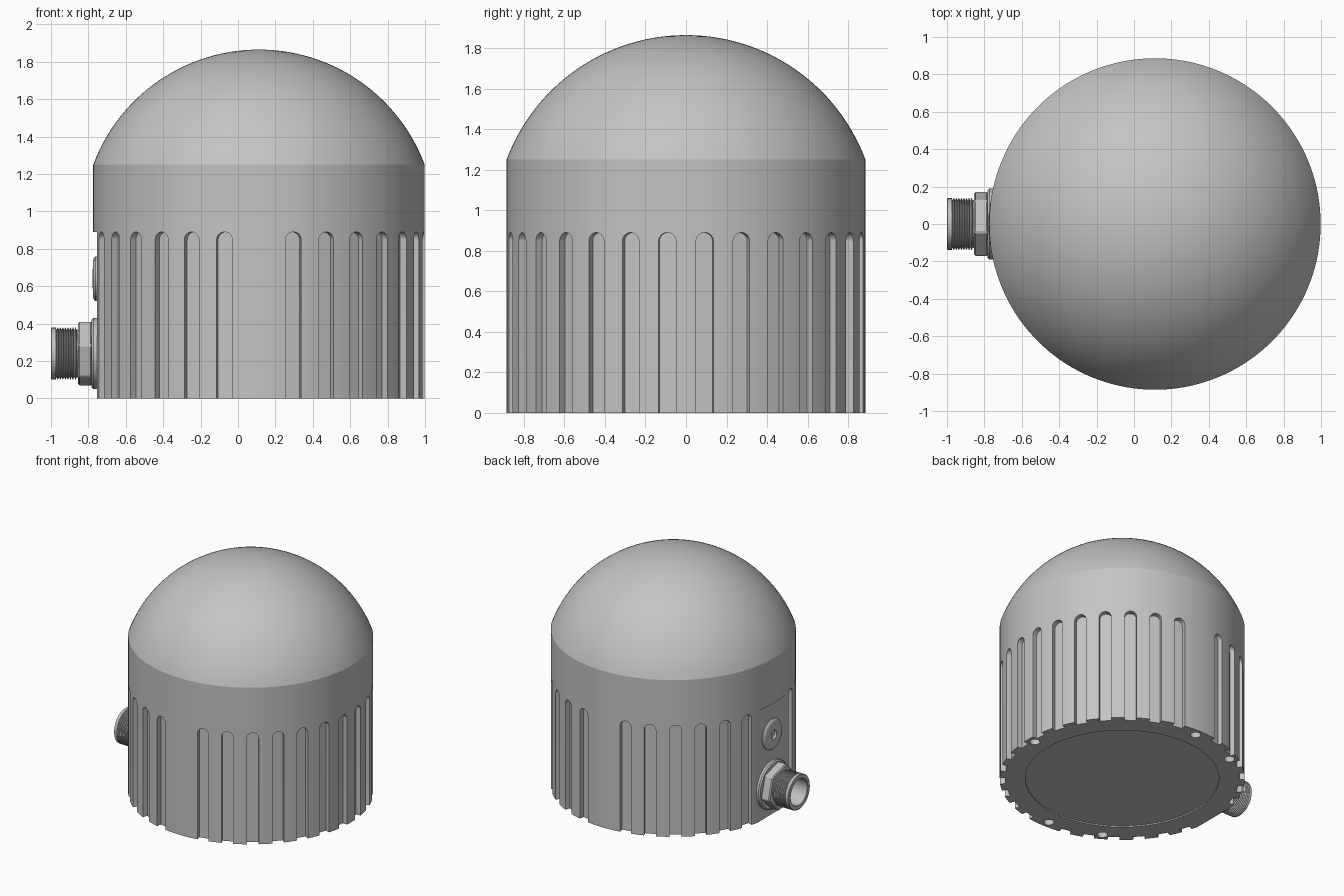
import bpy, bmesh
from math import pi, sin, cos, radians, sqrt, asin
from mathutils import Matrix, Vector

if "Cube" in bpy.data.objects:
    bpy.data.objects.remove(bpy.data.objects["Cube"], do_unlink=True)

CX, R = 0.112, 0.886          # body axis and radius
RIM, TOP = 1.25, 1.865        # dome base and crown heights
FLAT_X, PORT_Z, VENT_Z = -0.755, 0.24, 0.64


def material(name, value):
    mat = bpy.data.materials.new(name)
    mat.use_nodes = True
    mat.diffuse_color = (value, value, value, 1)
    mat.node_tree.nodes["Principled BSDF"].inputs["Base Color"].default_value = (value, value, value, 1)
    return mat


GREY = material("light grey", 0.55)


def make_object(name, bm, matrix=Matrix()):
    bmesh.ops.recalc_face_normals(bm, faces=bm.faces[:])
    mesh = bpy.data.meshes.new(name)
    bm.to_mesh(mesh)
    bm.free()
    mesh.materials.append(GREY)
    obj = bpy.data.objects.new(name, mesh)
    obj.matrix_world = matrix
    bpy.context.collection.objects.link(obj)
    return obj


def smooth(obj, angle):
    bpy.ops.object.select_all(action='DESELECT')
    obj.select_set(True)
    bpy.context.view_layer.objects.active = obj
    bpy.ops.object.shade_smooth_by_angle(angle=radians(angle))


def lathe(name, profile, steps, matrix):
    """Spin a (radius, height) profile that starts and ends on the axis."""
    bm = bmesh.new()
    verts = [bm.verts.new((r, 0, h)) for r, h in profile]
    edges = [bm.edges.new(pair) for pair in zip(verts, verts[1:])]
    bmesh.ops.spin(bm, geom=verts + edges, cent=(0, 0, 0), axis=(0, 0, 1),
                   angle=2 * pi, steps=steps, use_merge=True)
    bmesh.ops.remove_doubles(bm, verts=bm.verts[:], dist=1e-5)
    return make_object(name, bm, matrix)


def side_axis(z):
    """Place a lathed part on the flat, pointing outwards along -x."""
    return Matrix.Translation((FLAT_X, 0, z)) @ Matrix.Rotation(-pi / 2, 4, 'Y')


def prism(bm, points, offset):
    """Extrude a closed outline by an offset vector."""
    face = bm.faces.new([bm.verts.new(p) for p in points])
    grown = bmesh.ops.extrude_face_region(bm, geom=[face])["geom"]
    bmesh.ops.translate(bm, vec=offset, verts=[v for v in grown if isinstance(v, bmesh.types.BMVert)])


# Housing: straight wall with a spherical cap
cap = TOP - RIM
ball = (R * R + cap * cap) / (2 * cap)
sweep = asin(R / ball)
dome = [(ball * sin(sweep * (1 - i / 28)), TOP - ball + ball * cos(sweep * (1 - i / 28)))
        for i in range(28)]
housing = lathe("housing", [(0, 0), (R, 0), (R, 0.93)] + dome + [(0, TOP)], 144,
                Matrix.Translation((CX, 0, 0)))

# Cutter: arched grooves around the wall
cut = bmesh.new()
half, arch, floor = 0.043, 0.847, 0.846
outline = [(-half, -0.1), (half, -0.1)]
outline += [(half * cos(pi * i / 18), arch + half * sin(pi * i / 18)) for i in range(19)]
for k in range(30):
    angle = 12 * k
    if angle % 180 == 0 or abs(angle - 270) < 10:
        continue
    a = radians(angle)
    out, along = Vector((sin(a), -cos(a), 0)), Vector((cos(a), sin(a), 0))
    prism(cut, [out * floor + along * u + Vector((0, 0, z)) for u, z in outline], out * 0.2)

# Cutter: flat for the fittings
x = FLAT_X - CX
prism(cut, [(x, -0.3, -0.1), (x, 0.3, -0.1), (x, 0.3, 0.89), (x, -0.3, 0.89)], Vector((-0.3, 0, 0)))

# Cutter: screw holes and shallow recess in the underside
for angle in (0, 90, 180, 210, 330):
    a = radians(angle)
    spot = Matrix.Translation((0.825 * sin(a), -0.825 * cos(a), 0))
    bmesh.ops.create_cone(cut, cap_ends=True, segments=24, radius1=0.038, radius2=0.038,
                          depth=0.16, matrix=spot)
bmesh.ops.create_cone(cut, cap_ends=True, segments=96, radius1=0.7, radius2=0.7, depth=0.02)
cutter = make_object("housing_cutter", cut, Matrix.Translation((CX, 0, 0)))
cutter.hide_render = True

bpy.context.view_layer.update()
mod = housing.modifiers.new("cuts", 'BOOLEAN')
mod.operation, mod.solver, mod.object = 'DIFFERENCE', 'EXACT', cutter
bpy.context.view_layer.objects.active = housing
bpy.ops.object.modifier_apply(modifier=mod.name)
bpy.data.objects.remove(cutter, do_unlink=True)
smooth(housing, 15)

# Connector flange with a small chamfer
flange = lathe("connector_flange", [(0, -0.02), (0.19, -0.02), (0.19, 0.018), (0.18, 0.028), (0, 0.028)],
               64, side_axis(PORT_Z))
smooth(flange, 25)

# Hex nut
bm = bmesh.new()
bmesh.ops.create_cone(bm, cap_ends=True, segments=6, radius1=0.178, radius2=0.178, depth=0.075,
                      matrix=Matrix.Translation((0, 0, 0.062)) @ Matrix.Rotation(radians(15), 4, 'Z'))
bmesh.ops.bevel(bm, geom=bm.edges[:], offset=0.008, segments=1, affect='EDGES')
make_object("connector_nut", bm, side_axis(PORT_Z))

# Threaded hollow barrel
barrel = [(0, 0.02), (0.128, 0.02), (0.128, 0.105)]
turns, start, pitch = 8, 0.107, 0.0135
for i in range(turns):
    h = start + i * pitch
    barrel += [(0.126, h), (0.138, h + pitch * 0.4), (0.138, h + pitch * 0.6)]
barrel += [(0.126, start + turns * pitch), (0.138, 0.219), (0.138, 0.241), (0.133, 0.245),
           (0.108, 0.245), (0.104, 0.24), (0.104, 0.11), (0, 0.11)]
smooth(lathe("connector_barrel", barrel, 48, side_axis(PORT_Z)), 25)

# Round vent plug with a central hole
vent = [(0, -0.01), (0.12, -0.01), (0.12, 0.006), (0.113, 0.014), (0.1, 0.019), (0.08, 0.021),
        (0.034, 0.022), (0.034, 0.004), (0, 0.004)]
smooth(lathe("vent_plug", vent, 48, side_axis(VENT_Z)), 35)
